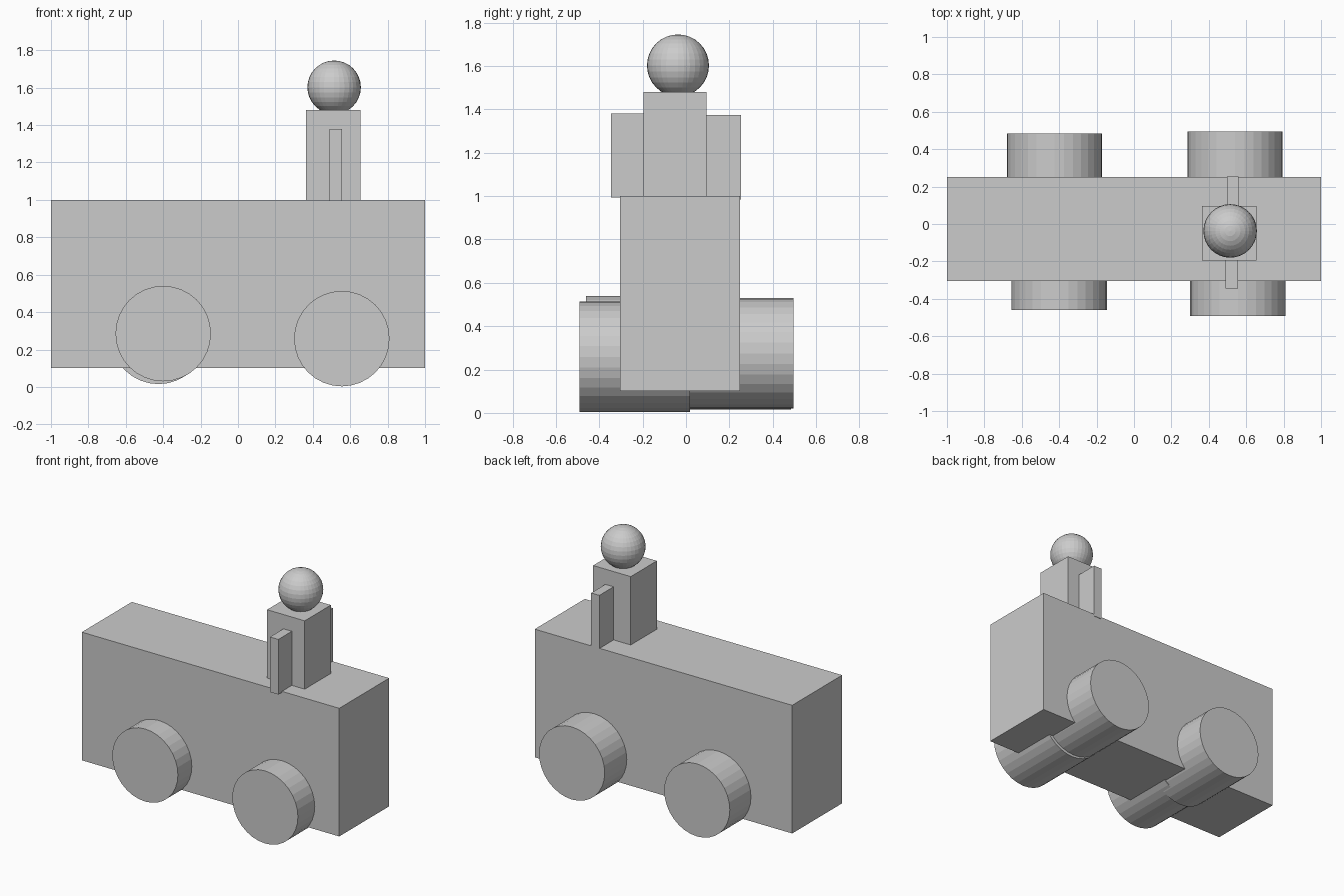
import bpy
import math

if "Cube" in bpy.data.objects:
    bpy.data.objects.remove(bpy.data.objects["Cube"])

grey = bpy.data.materials.new("plain grey")
grey.diffuse_color = (0.6, 0.6, 0.6, 1)
grey.use_nodes = True
grey.node_tree.nodes["Principled BSDF"].inputs["Base Color"].default_value = grey.diffuse_color


def finish(name):
    ob = bpy.context.object
    ob.name = name
    ob.data.materials.append(grey)
    return ob


def box(name, x, y, z):
    """Box spanning the given (min, max) ranges."""
    spans = (x, y, z)
    bpy.ops.mesh.primitive_cube_add(size=1, location=[(a + b) / 2 for a, b in spans])
    ob = finish(name)
    ob.scale = [b - a for a, b in spans]


# Cart body
box("body", (-1, 1), (-0.305, 0.25), (0.1, 1.0))

# Four wide wheels, each slightly offset: name, x, z, y range
R = 0.255
for name, x, z, y0, y1 in (
    ("front_left_wheel", -0.40, 0.285, -0.46, 0.05),
    ("front_right_wheel", 0.555, 0.258, -0.492, 0.018),
    ("back_left_wheel", -0.425, 0.27, -0.025, 0.485),
    ("back_right_wheel", 0.54, 0.275, -0.015, 0.495),
):
    bpy.ops.mesh.primitive_cylinder_add(
        vertices=32, radius=R, depth=y1 - y0,
        location=(x, (y0 + y1) / 2, z), rotation=(math.pi / 2, 0, 0))
    finish(name)

# Rider: torso, two arms and a ball head
box("torso", (0.363, 0.655), (-0.195, 0.095), (0.99, 1.48))
box("front_arm", (0.49, 0.555), (-0.345, -0.19), (0.993, 1.38))
box("back_arm", (0.496, 0.56), (0.09, 0.253), (0.985, 1.373))
bpy.ops.mesh.primitive_uv_sphere_add(
    segments=32, ring_count=16, radius=0.143, location=(0.514, -0.037, 1.602))
finish("head")
